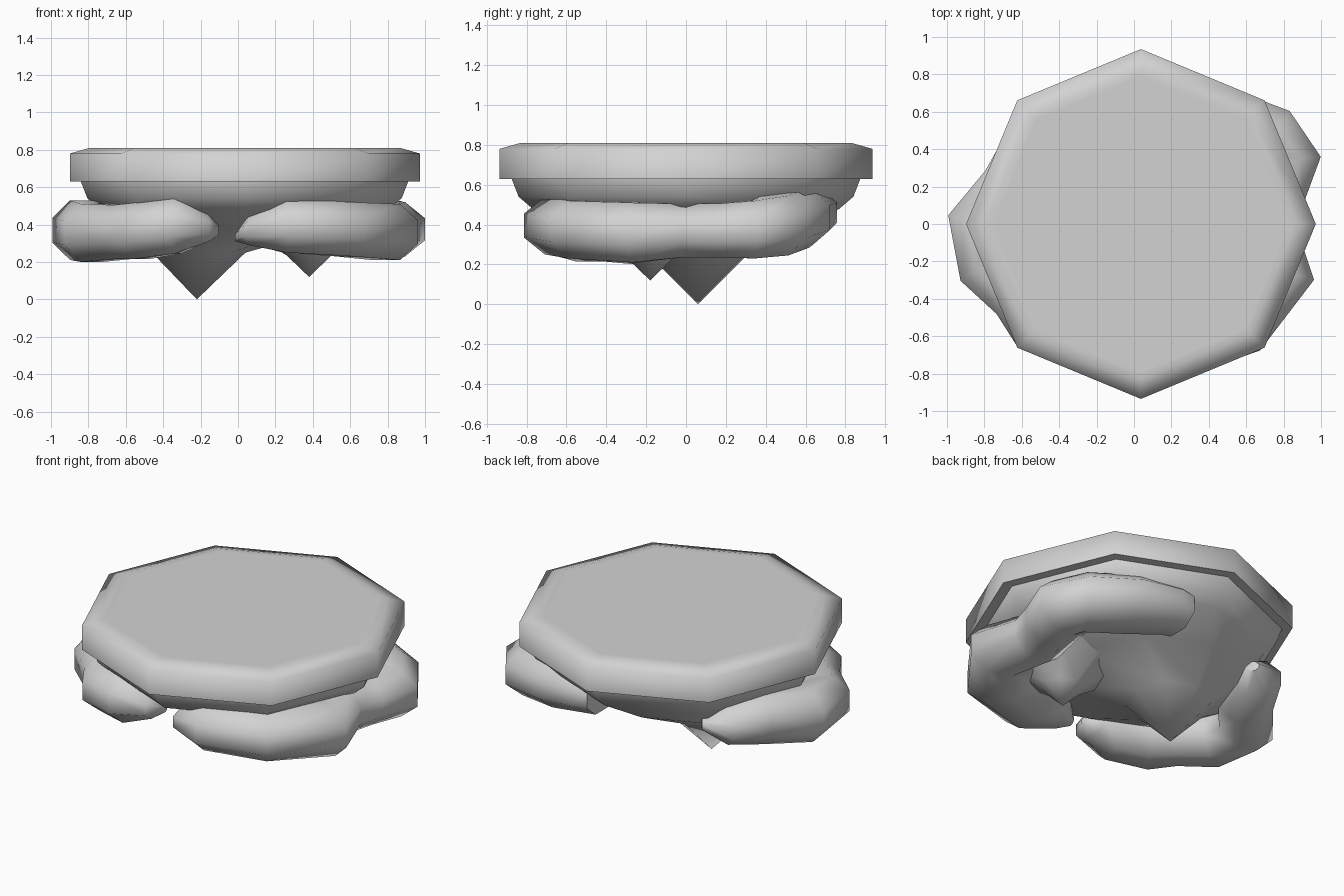
import bpy, bmesh, math
from mathutils import Vector

if "Cube" in bpy.data.objects:
    bpy.data.objects.remove(bpy.data.objects["Cube"])

grey = bpy.data.materials.new("plain grey")
grey.diffuse_color = (0.65, 0.65, 0.65, 1)
grey.use_nodes = True
grey.node_tree.nodes["Principled BSDF"].inputs["Base Color"].default_value = grey.diffuse_color


def loft(name, rings, angle=40):
    """Skin a list of equal rings of points and cap both ends."""
    bm = bmesh.new()
    rows = [[bm.verts.new(p) for p in ring] for ring in rings]
    n = len(rows[0])
    for a, b in zip(rows, rows[1:]):
        for i in range(n):
            j = (i + 1) % n
            bm.faces.new((a[i], a[j], b[j], b[i]))
    bm.faces.new(rows[0])
    bm.faces.new(rows[-1])
    bmesh.ops.remove_doubles(bm, verts=bm.verts, dist=0.0005)
    bmesh.ops.recalc_face_normals(bm, faces=bm.faces)
    me = bpy.data.meshes.new(name)
    bm.to_mesh(me)
    bm.free()
    me.materials.append(grey)
    ob = bpy.data.objects.new(name, me)
    bpy.context.collection.objects.link(ob)
    bpy.ops.object.select_all(action='DESELECT')
    ob.select_set(True)
    bpy.context.view_layer.objects.active = ob
    bpy.ops.object.shade_smooth_by_angle(angle=math.radians(angle))
    return ob


def octagon(cx, cy, r, z):
    return [(cx + r * math.cos(i * math.pi / 4),
             cy + r * math.sin(i * math.pi / 4), z) for i in range(8)]


def cloud(name, path, inner):
    """Bent eight-sided puff; path rows are x, y, z, half width, half height."""
    pts = [Vector(p[:3]) for p in path]
    rings = []
    for k, (x, y, z, w, h) in enumerate(path):
        t = pts[min(k + 1, len(pts) - 1)] - pts[max(k - 1, 0)]
        side = Vector((t.y, -t.x, 0)).normalized()
        if side.dot(pts[k]) < 0:      # always point away from the rock
            side = -side
        ring = []
        for i in range(8):
            a = (i + 0.5) * math.pi / 4
            c = math.cos(a) * (1.08 if math.cos(a) > 0 else inner)
            ring.append(pts[k] + side * (w * c)
                        + Vector((0, 0, h * 1.08 * math.sin(a))))
        rings.append(ring)
    return loft(name, rings, 55)


# Flat octagonal top slab with a chamfered rim, its edges softly shaded
loft("top_slab", [octagon(0.037, 0, 0.8, 0.63),
                  octagon(0.037, 0, 0.935, 0.63),
                  octagon(0.037, 0, 0.935, 0.78),
                  octagon(0.037, 0, 0.83, 0.81),
                  octagon(0.037, 0, 0.79, 0.81)], 80)

# Rock underside narrowing to an off-centre point
loft("rock_body", [octagon(0.035, 0, 0.875, 0.64),
                   octagon(0.035, 0, 0.875, 0.63),
                   octagon(0.035, 0, 0.84, 0.54),
                   octagon(0.03, 0, 0.77, 0.48),
                   octagon(-0.10, 0.03, 0.55, 0.365),
                   octagon(-0.21, 0.06, 0.25, 0.25),
                   octagon(-0.22, 0.06, 0.0, 0.0)], 60)

# Second, smaller rock point
loft("small_rock_point", [octagon(0.34, -0.15, 0.45, 0.46),
                          octagon(0.36, -0.17, 0.30, 0.36),
                          octagon(0.38, -0.18, 0.12, 0.235),
                          octagon(0.38, -0.18, 0.0, 0.12)], 60)

# Two long clouds wrapped around the rock
cloud("left_cloud", [(-0.11, -0.56, 0.37, 0.03, 0.03),
                     (-0.17, -0.58, 0.385, 0.12, 0.08),
                     (-0.32, -0.59, 0.40, 0.18, 0.155),
                     (-0.52, -0.49, 0.365, 0.19, 0.15),
                     (-0.62, -0.37, 0.36, 0.16, 0.145),
                     (-0.78, -0.22, 0.355, 0.17, 0.155),
                     (-0.83, 0.00, 0.37, 0.17, 0.16),
                     (-0.66, 0.20, 0.38, 0.16, 0.15),
                     (-0.56, 0.42, 0.39, 0.14, 0.11),
                     (-0.46, 0.50, 0.39, 0.04, 0.03)], 1.05)
cloud("right_cloud", [(-0.01, -0.57, 0.33, 0.03, 0.02),
                      (0.07, -0.59, 0.37, 0.12, 0.08),
                      (0.25, -0.635, 0.395, 0.18, 0.145),
                      (0.57, -0.53, 0.375, 0.18, 0.145),
                      (0.80, -0.25, 0.36, 0.17, 0.15),
                      (0.72, -0.03, 0.37, 0.15, 0.135),
                      (0.77, 0.17, 0.37, 0.15, 0.135),
                      (0.82, 0.34, 0.375, 0.18, 0.145),
                      (0.74, 0.45, 0.395, 0.18, 0.15),
                      (0.47, 0.55, 0.435, 0.18, 0.15),
                      (0.24, 0.60, 0.46, 0.16, 0.125),
                      (0.17, 0.60, 0.46, 0.14, 0.12)], 1.35)
